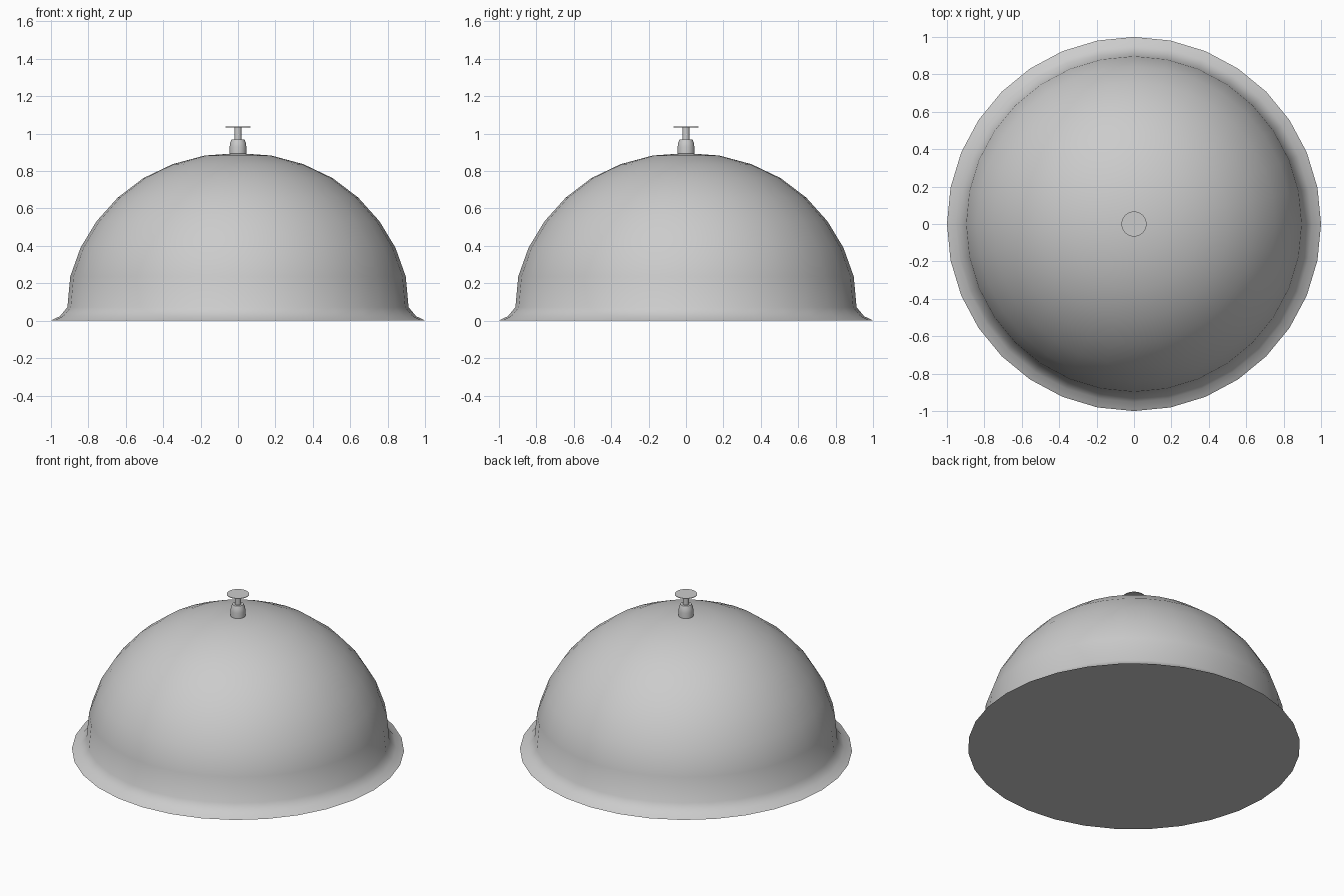
import bpy, bmesh, math

if "Cube" in bpy.data.objects:
    bpy.data.objects.remove(bpy.data.objects["Cube"])


def lathe(name, profile, sides=32, sharp_deg=60):
    """Revolve (radius, z) points around z; open ends are capped flat."""
    bm = bmesh.new()
    rings = []
    for r, z in profile:
        if r == 0:
            rings.append([bm.verts.new((0, 0, z))])
        else:
            rings.append([bm.verts.new((r * math.cos(2 * math.pi * i / sides),
                                        r * math.sin(2 * math.pi * i / sides), z))
                          for i in range(sides)])
    for a, b in zip(rings, rings[1:]):
        for i in range(sides):
            j = (i + 1) % sides
            if len(b) == 1:
                bm.faces.new((a[i], a[j], b[0]))
            else:
                bm.faces.new((a[i], a[j], b[j], b[i]))
    for ring in (rings[0], rings[-1]):
        if len(ring) > 1:
            bm.faces.new(ring)
    bmesh.ops.recalc_face_normals(bm, faces=bm.faces)
    mesh = bpy.data.meshes.new(name)
    bm.to_mesh(mesh)
    bm.free()
    obj = bpy.data.objects.new(name, mesh)
    bpy.context.collection.objects.link(obj)
    bpy.ops.object.select_all(action='DESELECT')
    obj.select_set(True)
    bpy.context.view_layer.objects.active = obj
    bpy.ops.object.shade_smooth_by_angle(angle=math.radians(sharp_deg))
    return obj


# Dome with flared rim and closed flat underside
lathe("dome", [(1.0, 0.0), (0.99, 0.006), (0.952, 0.024), (0.912, 0.072),
               (0.897, 0.236), (0.842, 0.39), (0.756, 0.532), (0.643, 0.658),
               (0.505, 0.763), (0.349, 0.837), (0.178, 0.883), (0, 0.896)])

# Knob collar on top of the dome
lathe("collar", [(0.045, 0.888), (0.045, 0.928), (0.042, 0.95), (0.034, 0.97)])

# Thin stem carrying the button
lathe("stem", [(0.019, 0.965), (0.019, 1.034)])

# Flat round button
lathe("button", [(0.067, 1.033), (0.067, 1.037)])
